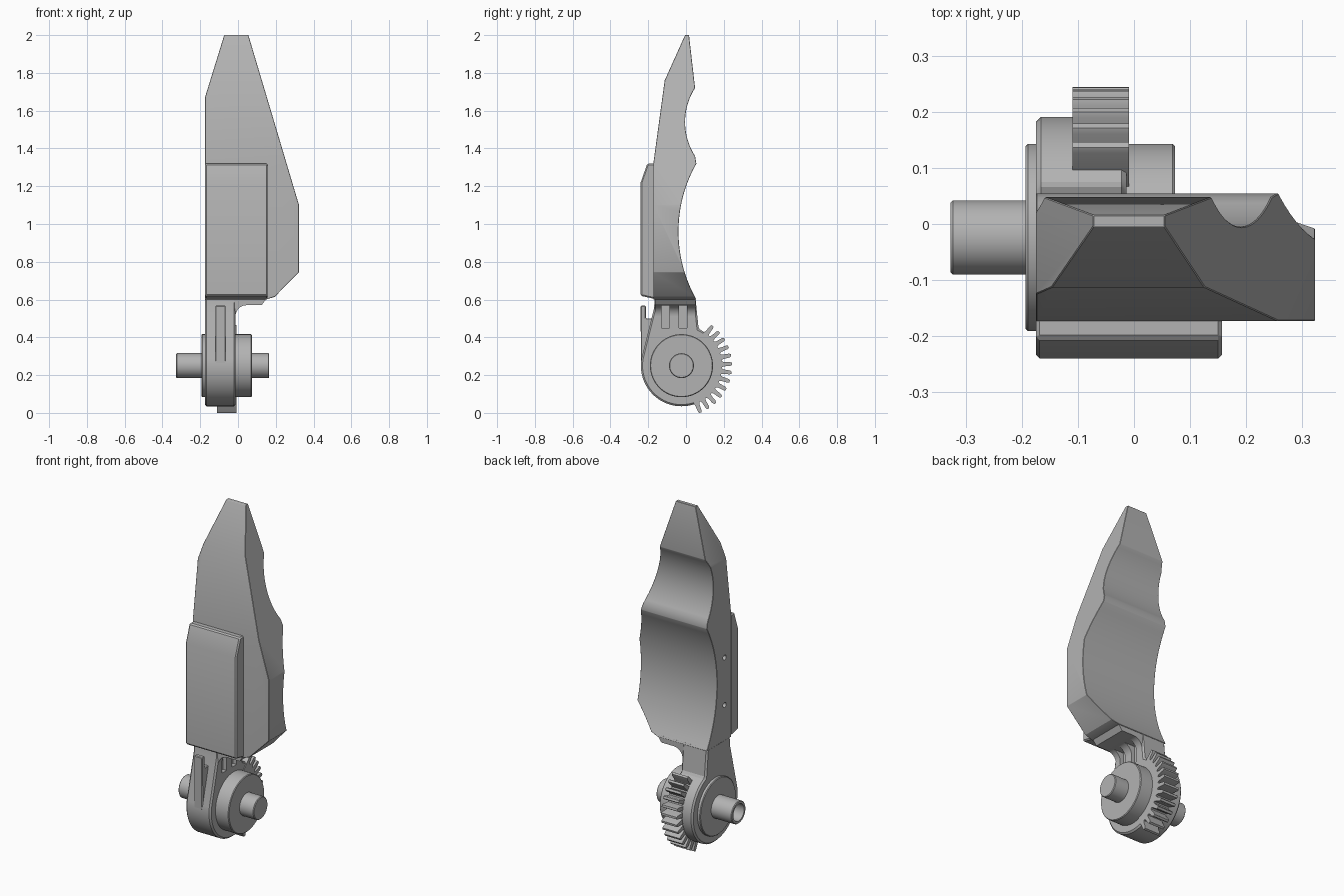
import bpy, bmesh
from math import sin, cos, radians, pi
from mathutils import Vector, Matrix

cube = bpy.data.objects.get("Cube")
if cube:
    bpy.data.objects.remove(cube, do_unlink=True)

grey = bpy.data.materials.new("plain_grey")
grey.use_nodes = True
grey.diffuse_color = (0.45, 0.45, 0.45, 1)
grey.node_tree.nodes["Principled BSDF"].inputs["Base Color"].default_value = (0.45, 0.45, 0.45, 1)

AXLE_Y, AXLE_Z = -0.024, 0.25   # axle centre
SIDE_X, NECK_X = -0.175, -0.013  # flat outer side, inner neck side


def activate(ob):
    bpy.ops.object.select_all(action='DESELECT')
    ob.select_set(True)
    bpy.context.view_layer.objects.active = ob


def apply_modifier(ob, mod):
    activate(ob)
    bpy.ops.object.modifier_apply(modifier=mod.name)


def finish(name, bm):
    bmesh.ops.recalc_face_normals(bm, faces=bm.faces)
    me = bpy.data.meshes.new(name)
    bm.to_mesh(me)
    bm.free()
    ob = bpy.data.objects.new(name, me)
    bpy.context.collection.objects.link(ob)
    me.materials.append(grey)
    return ob


def prism_bm(pts, axis, lo, hi):
    """Extrude a (y,z) profile along x, or an (x,z) profile along y."""
    bm = bmesh.new()
    place = (lambda p: (lo, p[0], p[1])) if axis == 'x' else (lambda p: (p[0], lo, p[1]))
    face = bm.faces.new([bm.verts.new(place(p)) for p in pts])
    ext = bmesh.ops.extrude_face_region(bm, geom=[face])
    step = Vector((hi - lo, 0, 0) if axis == 'x' else (0, hi - lo, 0))
    bmesh.ops.translate(bm, vec=step, verts=[g for g in ext['geom'] if isinstance(g, bmesh.types.BMVert)])
    return bm


def prism(name, pts, axis, lo, hi):
    return finish(name, prism_bm(pts, axis, lo, hi))


def cylinder(name, radius, lo, hi, y=AXLE_Y, z=AXLE_Z, sides=64):
    bm = bmesh.new()
    m = Matrix.Translation(((lo + hi) / 2, y, z)) @ Matrix.Rotation(pi / 2, 4, 'Y')
    bmesh.ops.create_cone(bm, cap_ends=True, segments=sides, radius1=radius,
                          radius2=radius, depth=hi - lo, matrix=m)
    return finish(name, bm)


def cut(targets, cutter):
    for ob in targets:
        mod = ob.modifiers.new("cut", 'BOOLEAN')
        mod.operation, mod.solver, mod.object = 'DIFFERENCE', 'EXACT', cutter
        apply_modifier(ob, mod)
    bpy.data.objects.remove(cutter, do_unlink=True)


def bevel(ob, width, angle=28):
    mod = ob.modifiers.new("bevel", 'BEVEL')
    mod.width, mod.segments = width, 1
    mod.limit_method, mod.angle_limit = 'ANGLE', radians(angle)
    apply_modifier(ob, mod)


def smooth(*obs):
    for ob in obs:
        activate(ob)
        bpy.ops.object.shade_smooth_by_angle(angle=radians(25))


def polar(radius, deg):
    return (AXLE_Y + radius * cos(radians(deg)), AXLE_Z + radius * sin(radians(deg)))


def scoop(z0, z1, rim, depth, steps=20):
    """Circular hollow in the back face, from height z0 to z1."""
    half = (z0 - z1) / 2
    r = (half * half + depth * depth) / (2 * depth)
    pts = []
    for i in range(steps + 1):
        dz = half * (1 - 2 * i / steps)
        pts.append((rim - depth + r - (r * r - dz * dz) ** 0.5, (z0 + z1) / 2 + dz))
    return pts


# Blade: side profile with two hollows, trimmed to the front outline
side = [(-0.005, 2.0), (0.016, 2.0)] + scoop(1.72, 1.36, 0.048, 0.053)
side += scoop(1.32, 0.60, 0.055, 0.095) + [(-0.173, 0.60), (-0.173, 1.32), (-0.113, 1.76)]
bm = prism_bm(side, 'x', SIDE_X, 0.325)
outline = [(SIDE_X, 1.67), (-0.073, 2.0), (0.055, 2.0), (0.323, 1.10),
           (0.323, 0.745), (0.195, 0.615), (0.15, 0.60)]
for (x0, z0), (x1, z1) in zip(outline, outline[1:]):
    if z0 == z1:
        continue
    normal = Vector((z0 - z1, 0, x1 - x0))
    bmesh.ops.bisect_plane(bm, geom=bm.verts[:] + bm.edges[:] + bm.faces[:], dist=1e-5,
                           plane_co=(x0, 0, z0), plane_no=normal, clear_outer=True)
    rim = [e for e in bm.edges if e.is_boundary]
    if rim:
        bmesh.ops.holes_fill(bm, edges=rim, sides=0)
blade = finish("blade", bm)
bevel(blade, 0.008)
for z in (0.81, 1.09):
    cut([blade], cylinder("pin_hole_cutter", 0.015, SIDE_X - 0.05, SIDE_X + 0.06, -0.11, z, 20))

# Front plate
plate = prism("front_plate", [(-0.24, 0.62), (-0.165, 0.603), (-0.165, 1.32), (-0.205, 1.32),
                              (-0.24, 1.22)], 'x', SIDE_X, 0.157)
bevel(plate, 0.007)

# Neck flowing into the round hub
arc = [polar(0.215, a) for a in range(170, 430, 5)]
neck = prism("neck_and_hub", [(0.05, 0.61), (-0.165, 0.61), (-0.17, 0.55)] + arc, 'x', SIDE_X, NECK_X)
bevel(neck, 0.009, 40)

# Ledge under the blade with a rounded inside corner and two pockets
fillet = [(0.045 - 0.058 * sin(radians(a)), 0.512 + 0.058 * cos(radians(a))) for a in range(0, 91, 10)]
ledge = prism("ledge", [(-0.1, 0.61), (0.155, 0.61), (0.125, 0.57)] + fillet
              + [(NECK_X, 0.46), (-0.1, 0.46)], 'y', -0.165, 0.05)
for y0 in (-0.13, -0.037):
    pocket = [(-0.035, 0.45), (0.1, 0.45), (0.1, 0.569), (-0.035, 0.569)]
    cut([neck, ledge], prism("pocket_cutter", pocket, 'y', y0, y0 + 0.042))

# Hooked rib on the front of the neck
rib = prism("front_rib", [(-0.24, 0.568), (-0.213, 0.568), (-0.213, 0.50), (-0.15, 0.50),
                          (-0.2, 0.26), (-0.239, 0.26)], 'x', -0.12, -0.065)
bevel(rib, 0.004)

# Toothed gear sector
teeth = [polar(0.1, -75)]
for a in range(-68, 53, 10):
    for r, d in ((0.215, -4), (0.226, -2.9), (0.258, -2.3), (0.268, -1.3)):
        teeth.append(polar(r, a + d))
    for r, d in ((0.268, 1.3), (0.258, 2.3), (0.226, 2.9), (0.215, 4)):
        teeth.append(polar(r, a + d))
teeth.append(polar(0.1, 60))
gear = prism("gear_sector", teeth, 'x', -0.11, -0.009)

# Axle collars and hollow axle pin
outer_collar = cylinder("outer_collar", 0.167, -0.193, -0.16)
inner_collar = cylinder("inner_collar", 0.167, -0.05, 0.073)
axle = cylinder("axle_pin", 0.066, -0.327, 0.165)
for ob in (axle, inner_collar, outer_collar):
    bevel(ob, 0.004)
cut([axle], cylinder("bore_cutter", 0.05, -0.4, -0.2))

smooth(blade, plate, neck, ledge, rib, gear, outer_collar, inner_collar, axle)
